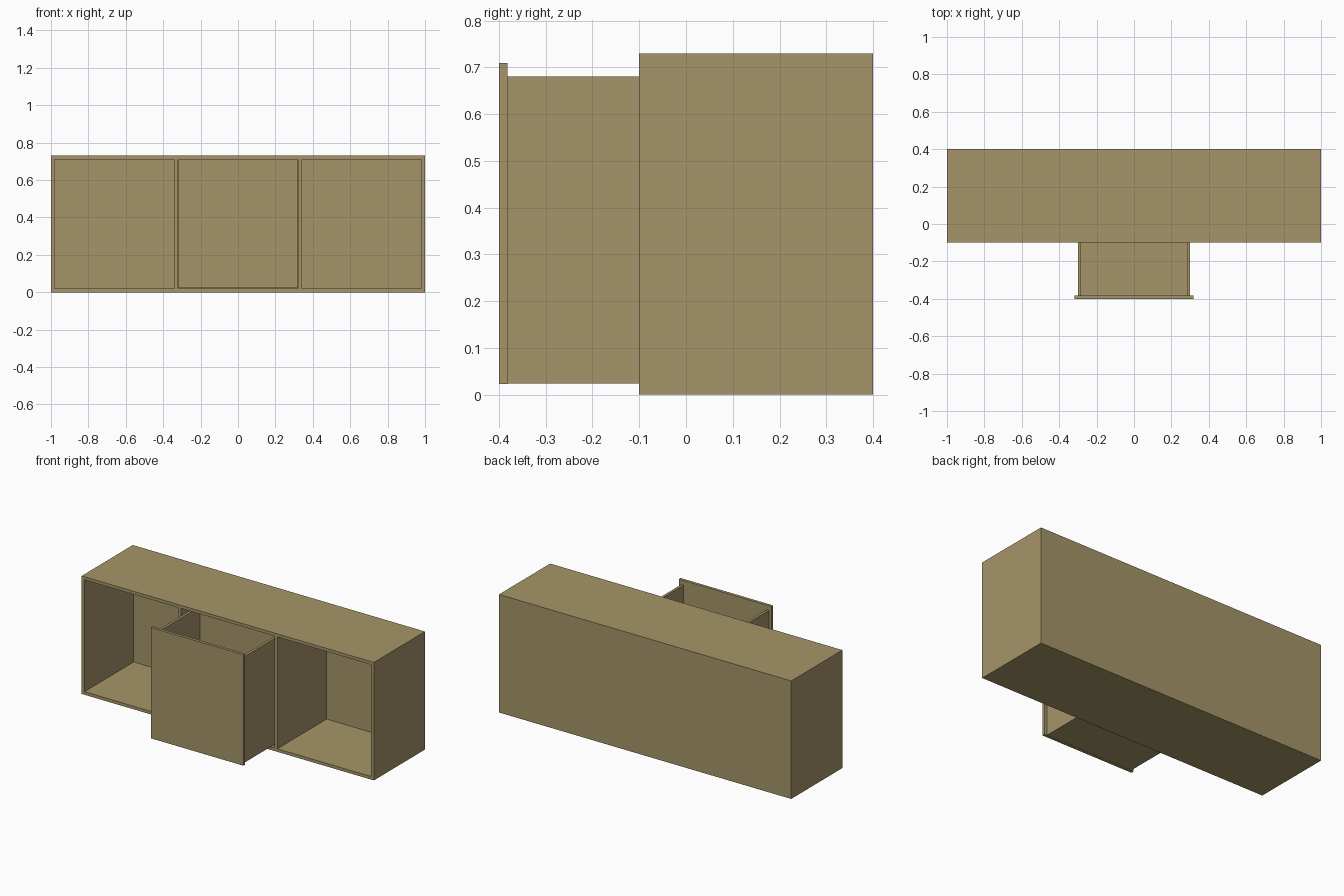
import bpy

if "Cube" in bpy.data.objects:
    bpy.data.objects.remove(bpy.data.objects["Cube"])

wood = bpy.data.materials.new("wood")
wood.diffuse_color = (0.38, 0.30, 0.14, 1)
wood.use_nodes = True
wood.node_tree.nodes["Principled BSDF"].inputs["Base Color"].default_value = wood.diffuse_color


def board(name, x, y, z):
    """Box spanning the given (min, max) ranges."""
    spans = (x, y, z)
    bpy.ops.mesh.primitive_cube_add(size=1, location=[(a + b) / 2 for a, b in spans])
    ob = bpy.context.object
    ob.name = name
    ob.scale = [b - a for a, b in spans]
    bpy.ops.object.transform_apply(location=False, rotation=False, scale=True)
    ob.data.materials.append(wood)
    return ob


T = 0.019                        # cabinet board thickness
H = 0.73
FRONT, BACK = -0.1, 0.4
bay = (2 - 4 * T) / 3            # clear width of each bay

# Cabinet shell
board("cabinet_bottom", (-1, 1), (FRONT, BACK), (0, T))
board("cabinet_top", (-1, 1), (FRONT, BACK), (H - T, H))
board("cabinet_back", (-1 + T, 1 - T), (BACK - T, BACK), (T, H - T))
board("cabinet_side_left", (-1, -1 + T), (FRONT, BACK), (T, H - T))
board("cabinet_side_right", (1 - T, 1), (FRONT, BACK), (T, H - T))

# Dividers between the three bays
for side, s in (("left", -1), ("right", 1)):
    x = s * (bay + T) / 2
    board("divider_" + side, (x - T / 2, x + T / 2), (FRONT, BACK - T), (T, H - T))

# Pulled-out drawer in the middle bay
D = 0.016
W = 0.30
Y0, Y1 = -0.382, 0.05
Z0, Z1 = 0.024, 0.68
board("drawer_front", (-0.317, 0.317), (-0.4, Y0), (0.023, 0.709))
board("drawer_side_left", (-W, -W + D), (Y0, Y1), (Z0, Z1))
board("drawer_side_right", (W - D, W), (Y0, Y1), (Z0, Z1))
board("drawer_back", (-W + D, W - D), (Y1 - D, Y1), (Z0, Z1))
board("drawer_bottom", (-W + D, W - D), (Y0, Y1 - D), (Z0, Z0 + D))
